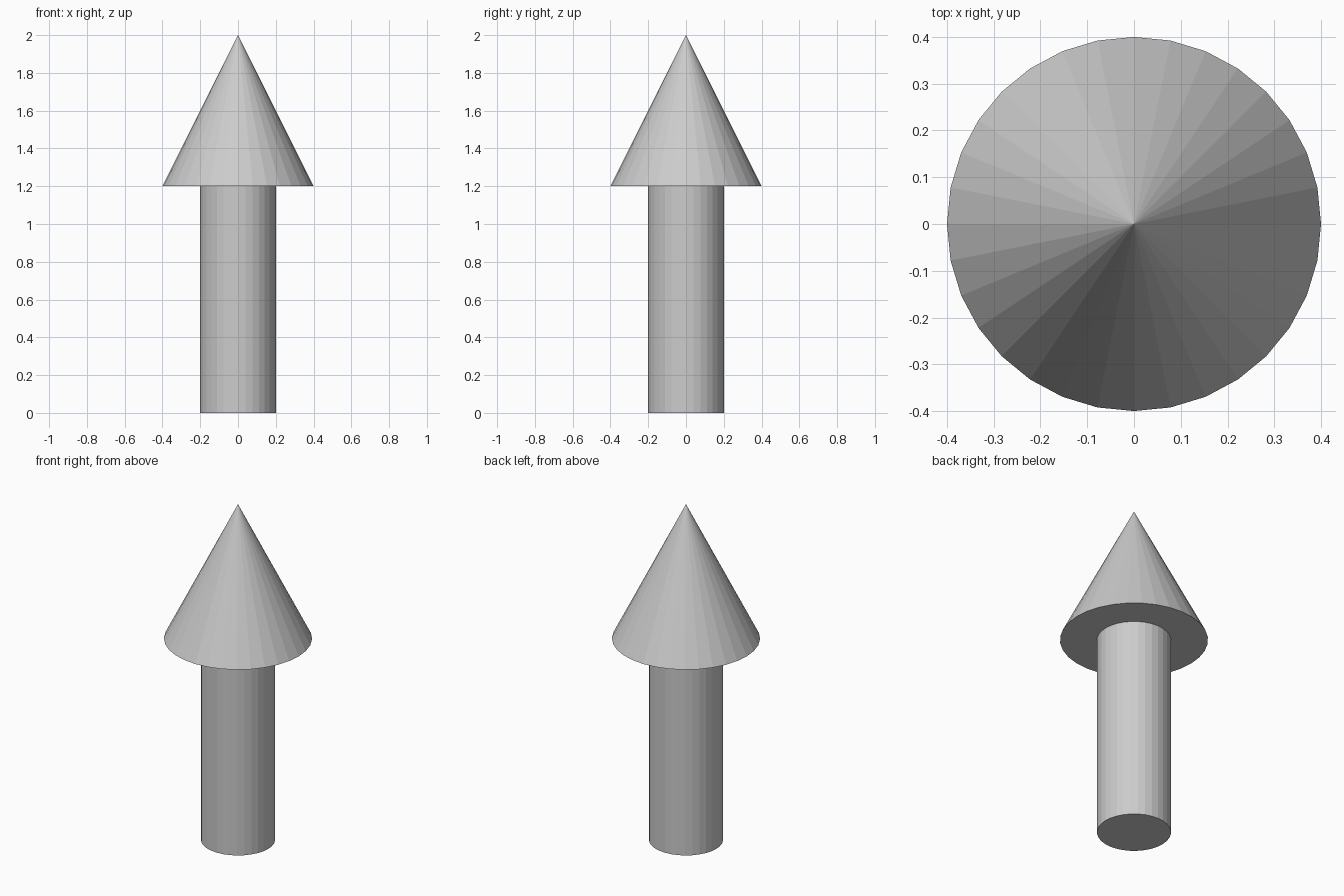
import bpy

if "Cube" in bpy.data.objects:
    bpy.data.objects.remove(bpy.data.objects["Cube"])

SIDES = 32
SHAFT_R, HEAD_R = 0.2, 0.4
SHAFT_H, TOTAL_H = 1.2, 2.0

# Straight round shaft
bpy.ops.mesh.primitive_cylinder_add(vertices=SIDES, radius=SHAFT_R, depth=SHAFT_H,
                                    location=(0, 0, SHAFT_H / 2))
bpy.context.object.name = "arrow_shaft"

# Pointed head sitting on the shaft
head_h = TOTAL_H - SHAFT_H
bpy.ops.mesh.primitive_cone_add(vertices=SIDES, radius1=HEAD_R, radius2=0, depth=head_h,
                                location=(0, 0, SHAFT_H + head_h / 2))
bpy.context.object.name = "arrow_head"
